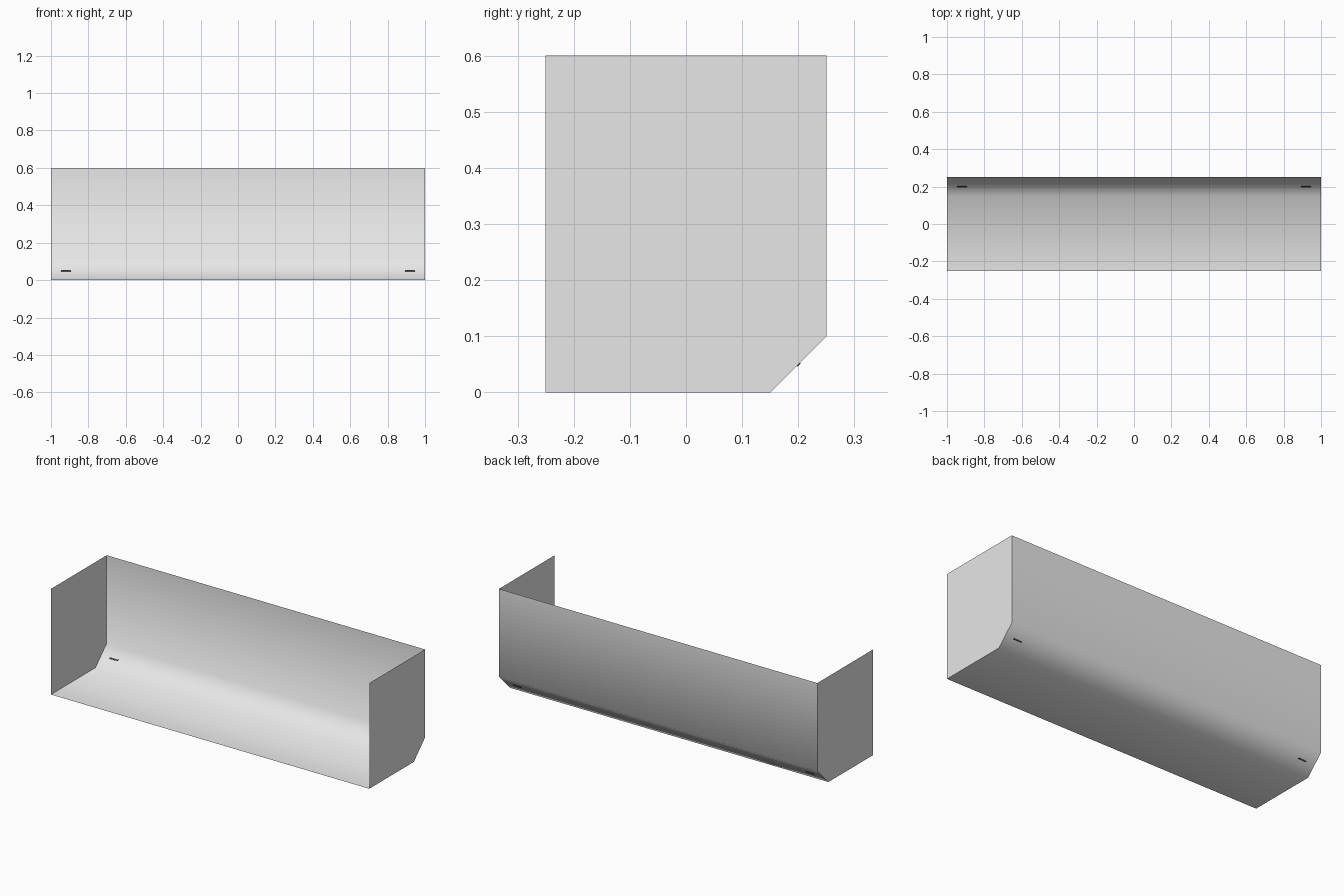
import bpy, math

if "Cube" in bpy.data.objects:
    bpy.data.objects.remove(bpy.data.objects["Cube"])

def material(name, rgb):
    m = bpy.data.materials.new(name)
    m.diffuse_color = (*rgb, 1)
    m.use_nodes = True
    m.node_tree.nodes["Principled BSDF"].inputs["Base Color"].default_value = m.diffuse_color
    return m

grey = material("light_grey", (0.8, 0.8, 0.8))
dark = material("dark_grey", (0.05, 0.05, 0.05))

def mesh_object(name, verts, faces, mat, smooth=False):
    me = bpy.data.meshes.new(name)
    me.from_pydata(verts, [], faces)
    me.materials.append(mat)
    for p in me.polygons:
        p.use_smooth = smooth
    ob = bpy.data.objects.new(name, me)
    bpy.context.collection.objects.link(ob)
    return ob

# Bent sheet: floor, sloped corner and back, open at front and top
bend = [(-0.25, 0), (0.15, 0), (0.25, 0.1), (0.25, 0.6)]
verts = [(x, y, z) for y, z in bend for x in (-1, 1)]
faces = [(2 * i, 2 * i + 1, 2 * i + 3, 2 * i + 2) for i in range(3)]
mesh_object("bent_sheet", verts, faces, grey, smooth=True)

for side, label in ((-1, "left"), (1, "right")):
    # End panels follow the sheet's outline
    outline = bend + [(-0.25, 0.6)]
    order = range(5) if side > 0 else range(4, -1, -1)
    mesh_object(label + "_end_panel", [(side, y, z) for y, z in outline],
                [tuple(order)], grey)

    # Tiny slot marks on the sloped corner, showing on both sides
    bpy.ops.mesh.primitive_cube_add(size=1, location=(side * 0.92, 0.2, 0.05),
                                    rotation=(math.radians(45), 0, 0))
    slot = bpy.context.object
    slot.name = label + "_slot_mark"
    slot.scale = (0.052, 0.008, 0.004)
    slot.data.materials.append(dark)
